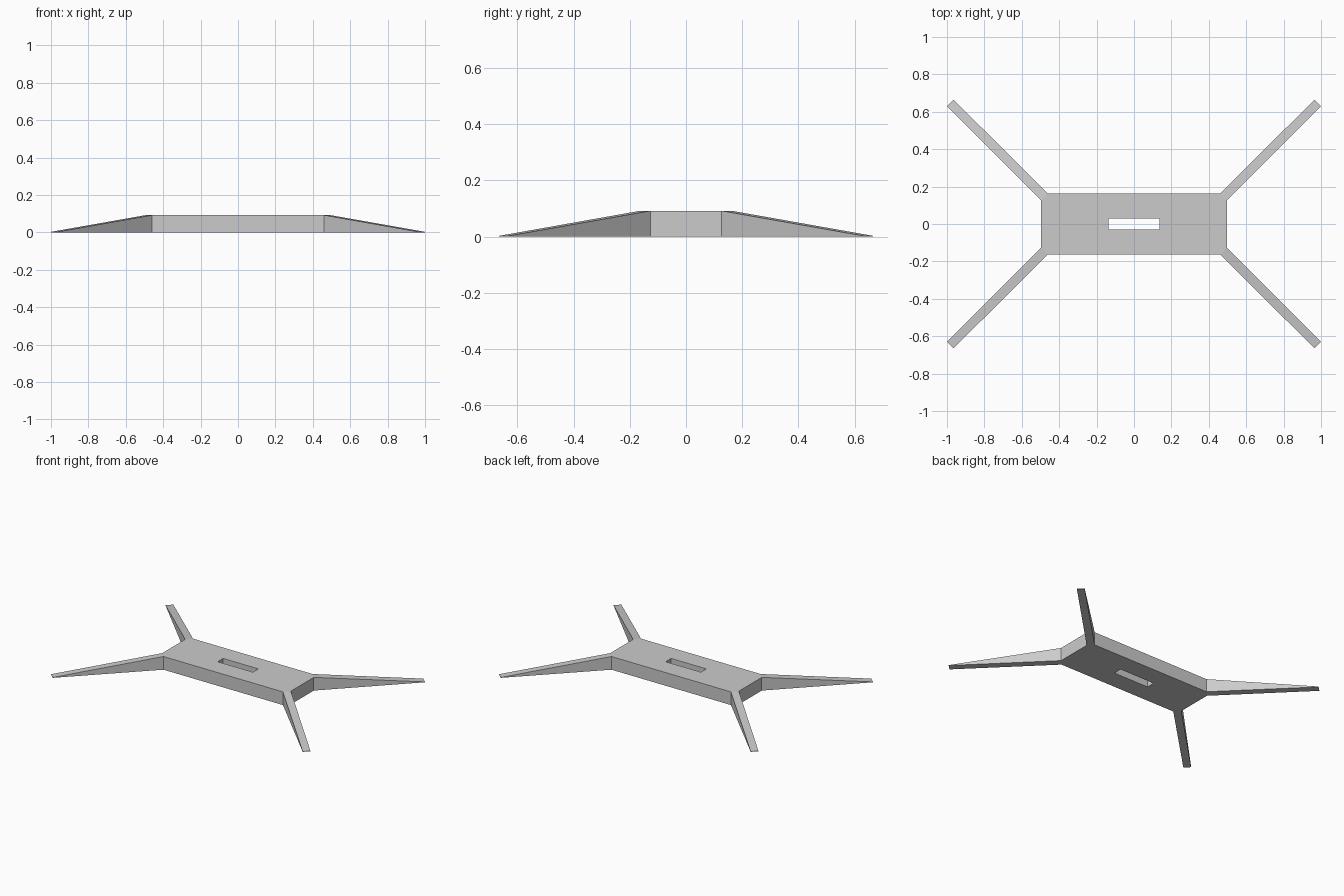
import bpy
import bmesh

cube = bpy.data.objects.get("Cube")
if cube:
    bpy.data.objects.remove(cube, do_unlink=True)

grey = bpy.data.materials.new("plain grey")
grey.use_nodes = True
colour = (0.6, 0.6, 0.6, 1)
grey.diffuse_color = colour
grey.node_tree.nodes["Principled BSDF"].inputs["Base Color"].default_value = colour

HEIGHT, TIP_HEIGHT = 0.092, 0.003
END, SIDE = 0.496, 0.163            # body half length and half width
SIDE_CORNER = (0.461, SIDE)         # chamfered corner where a leg starts
END_CORNER = (END, 0.126)
SLOT = (0.136, 0.03)                # half size of the slot
SIDE_TIP, END_TIP = (0.965, 0.665), (1.0, 0.63)


def quarter_object(name, faces):
    """Make one quarter from faces and mirror it over x and y."""
    bm = bmesh.new()
    for points in faces:
        bm.faces.new([bm.verts.new(p) for p in points])
    bmesh.ops.remove_doubles(bm, verts=bm.verts, dist=0.0005)
    bmesh.ops.recalc_face_normals(bm, faces=bm.faces)
    mesh = bpy.data.meshes.new(name)
    bm.to_mesh(mesh)
    bm.free()
    mesh.materials.append(grey)
    obj = bpy.data.objects.new(name, mesh)
    bpy.context.collection.objects.link(obj)
    mirror = obj.modifiers.new("Mirror", "MIRROR")
    mirror.use_axis = (True, True, False)
    return obj


def at(points, z):
    return [(x, y, z) for x, y in points]


def wall(a, b):
    return at((a, b), 0) + at((b, a), HEIGHT)


# Body: chamfered slab with a slot cut right through
end_panel = [(SLOT[0], 0), (END, 0), END_CORNER, SIDE_CORNER, SLOT]
side_panel = [SLOT, SIDE_CORNER, (0, SIDE), (0, SLOT[1])]
body = []
for panel in (end_panel, side_panel):
    body += [at(panel, HEIGHT), at(panel[::-1], 0)]
body += [wall((END, 0), END_CORNER), wall(SIDE_CORNER, (0, SIDE)),
         wall(SLOT, (SLOT[0], 0)), wall((0, SLOT[1]), SLOT)]
quarter_object("body", body)

# Legs: diagonal wedges sloping from the body corners to the ground
root_low, root_high = (at((END_CORNER, SIDE_CORNER), z) for z in (0, HEIGHT))
tip_low, tip_high = (at((END_TIP, SIDE_TIP), z) for z in (0, TIP_HEIGHT))
quarter_object("legs", [
    root_high + tip_high[::-1],
    root_low[::-1] + tip_low,
    [root_low[0], tip_low[0], tip_high[0], root_high[0]],
    [tip_low[1], root_low[1], root_high[1], tip_high[1]],
    tip_low + tip_high[::-1],
])
